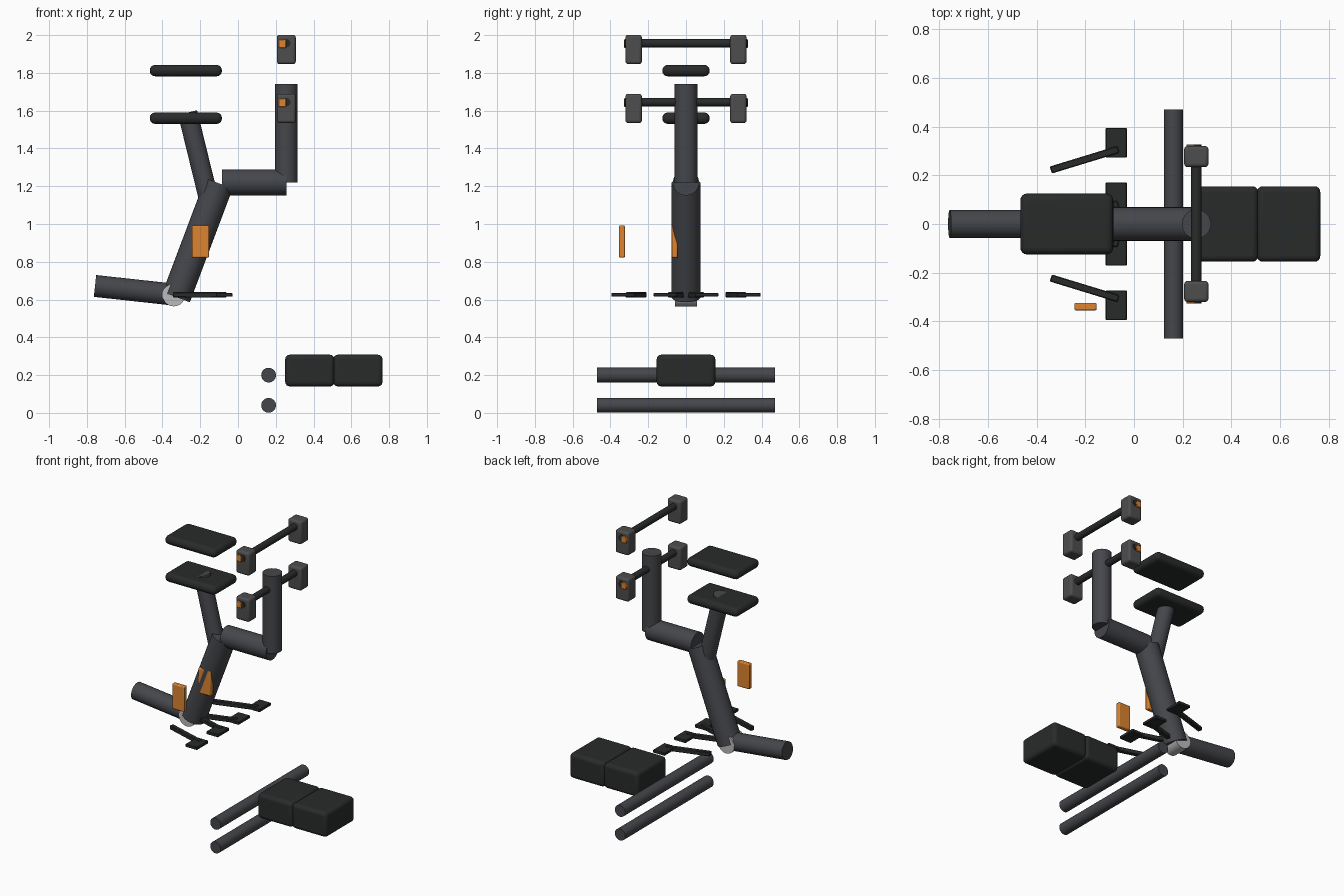
import bpy, math
from mathutils import Vector

if "Cube" in bpy.data.objects:
    bpy.data.objects.remove(bpy.data.objects["Cube"])


def make_mat(name, rgb):
    m = bpy.data.materials.new(name)
    m.diffuse_color = (*rgb, 1)
    m.use_nodes = True
    m.node_tree.nodes["Principled BSDF"].inputs["Base Color"].default_value = m.diffuse_color
    return m


FRAME = make_mat("frame_grey", (0.06, 0.062, 0.07))
PAD = make_mat("pad_black", (0.022, 0.024, 0.024))
BLOCK = make_mat("block_grey", (0.075, 0.075, 0.078))
ORANGE = make_mat("orange", (0.72, 0.23, 0.03))
METAL = make_mat("light_metal", (0.5, 0.5, 0.5))


def finish(o, name, mat):
    o.name = name
    o.data.materials.append(mat)
    return o


def tube(name, a, b, r, mat=FRAME, sides=28):
    """Cylinder from point a to point b."""
    a, b = Vector(a), Vector(b)
    d = b - a
    bpy.ops.mesh.primitive_cylinder_add(vertices=sides, radius=r, depth=d.length,
                                        location=(a + b) / 2,
                                        rotation=d.to_track_quat('Z', 'Y').to_euler())
    o = bpy.context.object
    bpy.ops.object.shade_smooth_by_angle(angle=math.radians(30))
    return finish(o, name, mat)


def box(name, centre, size, mat, bevel=0.0, segments=3, turn=0.0):
    """Box with rounded edges, optionally turned about z."""
    bpy.ops.mesh.primitive_cube_add(size=1, location=centre)
    o = bpy.context.object
    o.scale = size
    bpy.ops.object.transform_apply(location=False, rotation=False, scale=True)
    o.rotation_euler.z = turn
    if bevel:
        m = o.modifiers.new("rounding", 'BEVEL')
        m.width, m.segments = bevel, segments
        bpy.ops.object.shade_smooth_by_angle(angle=math.radians(35))
    return finish(o, name, mat)


# Main frame tubes
tube("main_tube", (-0.327, 0, 0.613), (-0.10, 0, 1.215), 0.077)
tube("seat_post", (-0.147, 0, 1.10), (-0.267, 0, 1.59), 0.052)
tube("top_tube", (-0.086, 0, 1.22), (0.257, 0, 1.22), 0.069)
tube("handlebar_post", (0.256, 0, 1.22), (0.256, 0, 1.74), 0.06)
tube("rear_tube", (-0.757, 0, 0.672), (-0.345, 0, 0.627), 0.058)
tube("crank_hub", (-0.34, -0.058, 0.624), (-0.34, 0.058, 0.624), 0.06, METAL)

# Two saddles, one above the other
for i, z in enumerate((1.56, 1.812)):
    box(f"saddle_{i}", (-0.276, 0, z), (0.382, 0.25, 0.06), PAD, 0.028, 4)

# Two handlebars with end blocks and orange markers
for i, z in enumerate((1.645, 1.957)):
    tube(f"handlebar_{i}", (0.256, -0.326, z), (0.256, 0.326, z), 0.022, PAD, 20)
    for s in (-1, 1):
        box(f"grip_block_{i}", (0.256, s * 0.277, z - 0.033), (0.1, 0.087, 0.155), BLOCK, 0.014)
        box(f"grip_marker_{i}", (0.235, s * 0.312, z - 0.003), (0.04, 0.03, 0.044), ORANGE, 0.003, 1)

# Orange side plates
for i, y in enumerate((-0.06, -0.339)):
    box(f"side_plate_{i}", (-0.199, y, 0.907), (0.091, 0.031, 0.17), ORANGE, 0.006, 2)

# Four pedals, each an arm and a flat pad
for s in (-1, 1):
    for i, y in enumerate((0.11, 0.334)):
        box(f"pedal_pad_{i}", (-0.073, s * y, 0.625), (0.087, 0.122, 0.02), PAD, 0.003, 1)
        box(f"pedal_arm_{i}", (-0.203, s * (y - 0.07), 0.625), (0.29, 0.03, 0.028), PAD, 0.004, 1,
            s * math.radians(17))

# Floor bars
for i, z in enumerate((0.04, 0.2)):
    tube(f"floor_bar_{i}", (0.162, -0.471, z), (0.162, 0.471, z), 0.039)

# Floor cushions
for i, x in enumerate((0.38, 0.635)):
    box(f"cushion_{i}", (x, 0, 0.224), (0.26, 0.31, 0.168), PAD, 0.024, 4)
